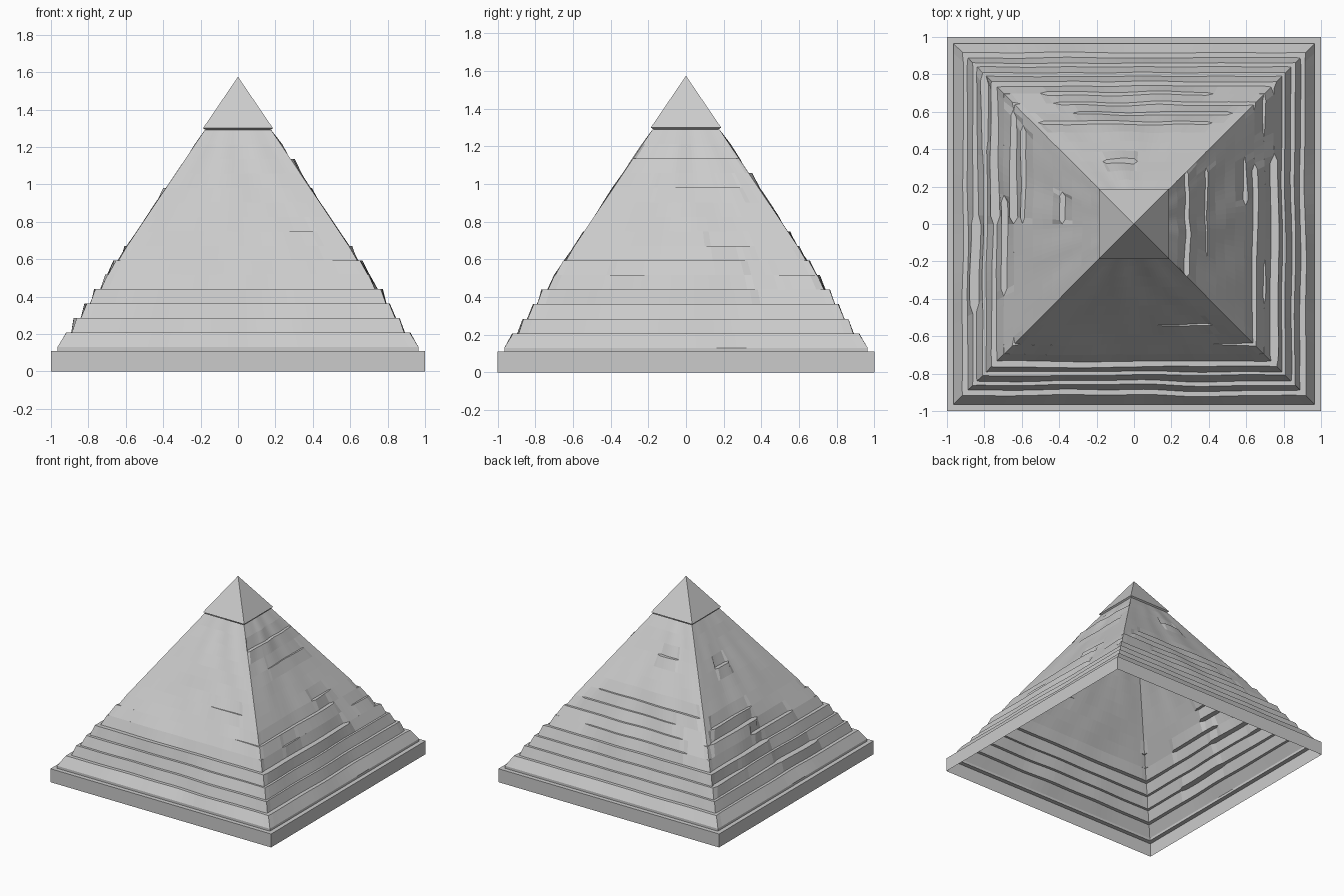
import bpy, bmesh, math, random
from mathutils import Vector, Matrix, noise

if "Cube" in bpy.data.objects:
    bpy.data.objects.remove(bpy.data.objects["Cube"])

random.seed(4)
COLS = 36
LEVELS = 16
Z0, Z1 = 0.13, 1.29
H0, H1 = 0.955, 0.178

# ledge depth at the four corners for each stone course
CORNER = [0, .030, .022, .018, .030, .004, .014] + [0] * 9

# worn ledges per side: (course, start, end, depth at start, depth at end)
FRONT = [(1, -.9, .9, .03, .025), (2, -.85, .85, .02, .024), (3, -.8, .8, .025, .015),
         (4, -.74, .74, .035, .025), (6, .43, .65, .004, .016), (8, .15, .4, .004, .012)]
RIGHT = [(1, -.9, .9, .035, .02), (2, -.85, .85, .015, .025), (3, -.8, .8, .02, .015),
         (4, -.75, .36, .045, .04), (5, -.39, -.2, .015, .01), (5, .5, .7, .01, .02),
         (6, -.65, .3, .02, .03), (7, .1, .35, .03, .01), (11, -.15, .29, .006, .015),
         (13, -.3, .28, .03, .02)]
BACK = [(1, -.9, .9, .025, .03), (2, -.85, .85, .02, .02), (3, -.8, .8, .02, .02),
        (4, -.74, .74, .02, .028), (5, -.4, .5, .015, .02), (6, -.65, .4, .02, .015),
        (7, -.5, .3, .02, .012), (8, -.4, .5, .015, .02), (12, .0, .15, .03, .02)]
LEFT = [(1, -.9, .9, .02, .03), (2, -.85, 0, .02, .03), (2, 0, .45, .05, .05),
        (2, .45, .85, .02, .02), (3, -.8, -.4, .045, .03), (3, -.4, .8, .02, .02),
        (4, -.74, 0, .035, .05), (4, 0, .74, .02, .03), (5, -.15, .35, .035, .03),
        (6, -.6, 0, .03, .045), (7, -.5, 0, .03, .02), (11, -.15, 0, .03, .03)]


def make_object(name, bm):
    bmesh.ops.remove_doubles(bm, verts=bm.verts, dist=0.0004)
    bmesh.ops.recalc_face_normals(bm, faces=bm.faces)
    mesh = bpy.data.meshes.new(name)
    bm.to_mesh(mesh)
    bm.free()
    ob = bpy.data.objects.new(name, mesh)
    bpy.context.collection.objects.link(ob)
    return ob


def ledge_depth(side, level, t):
    for lv, a, b, da, db in side:
        if lv == level and a <= t < b:
            return da + (db - da) * (t - a) / (b - a)
    return 0.0


def frustum_rings(bm, rings):
    prev = None
    for h, z in rings:
        cur = [bm.verts.new((x * h, y * h, z)) for x, y in ((-1, -1), (1, -1), (1, 1), (-1, 1))]
        if prev:
            for i in range(4):
                j = (i + 1) % 4
                bm.faces.new((prev[i], prev[j], cur[j], cur[i]))
        prev = cur
    return prev


# plinth: open underneath, with a narrow ledge round the body
bm = bmesh.new()
frustum_rings(bm, [(1.0, 0), (1.0, .11), (.965, .11)])
make_object("plinth", bm)

# hollow pyramid body: four sides of worn, stepped courses
bm = bmesh.new()
for k, side in enumerate((FRONT, RIGHT, BACK, LEFT)):
    rot = Matrix.Rotation(k * math.pi / 2, 3, 'Z')
    rows = [[bm.verts.new(rot @ Vector((-.965 + 1.93 * c / COLS, -.965, .11)))
             for c in range(COLS + 1)]]
    for lv in range(LEVELS):
        f = lv / (LEVELS - 1)
        z = Z0 + (Z1 - Z0) * f
        h = H0 + (H1 - H0) * f + (.010 if lv == 0 else 0)
        for sign in (1, -1):
            row = []
            hc = h + sign * CORNER[lv] / 2
            for c in range(COLS + 1):
                u = -1 + 2 * c / COLS
                t = u * hc
                if c in (0, COLS):
                    p = hc
                else:
                    bump = noise.noise((u * 2.5 + k * 9, lv * .35, 1.7)) * .012
                    bump *= (1 - u * u) * (0 if lv in (0, LEVELS - 1) else 1)
                    p = h + bump + sign * ledge_depth(side, lv, t) / 2
                row.append(bm.verts.new(rot @ Vector((t, -p, z))))
            rows.append(row)
    for r0, r1 in zip(rows, rows[1:]):
        for c in range(COLS):
            bm.faces.new((r0[c], r0[c + 1], r1[c + 1], r1[c]))
make_object("stepped_body", bm)

# smooth capstone with a slight overhang
bm = bmesh.new()
base = frustum_rings(bm, [(.17, 1.29), (.187, 1.30)])
apex = bm.verts.new((0, 0, 1.575))
for i in range(4):
    bm.faces.new((base[i], base[(i + 1) % 4], apex))
make_object("capstone", bm)
